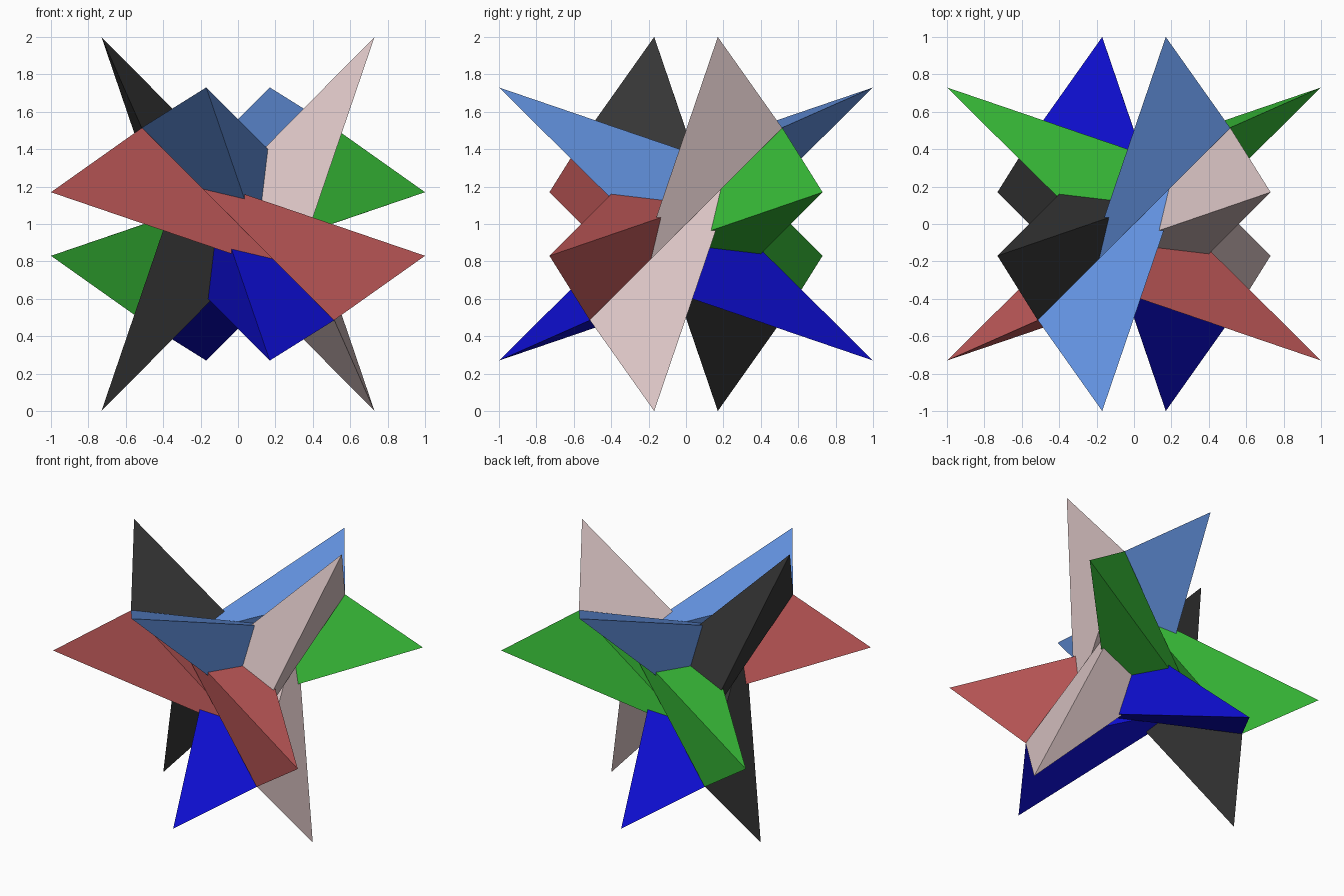
import bpy
import bmesh
from math import pi
from mathutils import Matrix, Vector

cube = bpy.data.objects.get("Cube")
if cube:
    bpy.data.objects.remove(cube, do_unlink=True)

# One pointed spike: tip, outer corner, and two corners buried in the core
SPIKE = [(-0.17, -1.0, 0.73), (-0.514, -0.514, 0.515),
         (0.26, 0.26, 0.30), (0.17, 0.0, -0.26)]
SPIKE_FACES = [(0, 1, 2), (0, 2, 3), (0, 3, 1), (1, 3, 2)]

HALF_Z = Matrix.Rotation(pi, 3, 'Z')
FLIP_X = Matrix.Rotation(pi, 3, 'X')
CYCLE = Matrix(((0, 0, 1), (1, 0, 0), (0, 1, 0)))   # (x, y, z) -> (z, x, y)
SAME = Matrix.Identity(3)


def make_material(name, rgb):
    mat = bpy.data.materials.new(name)
    mat.use_nodes = True
    mat.diffuse_color = (*rgb, 1)
    mat.node_tree.nodes["Principled BSDF"].inputs["Base Color"].default_value = (*rgb, 1)
    return mat


def make_piece(name, turn, mat):
    """Two spikes, half a turn apart, lying across one side of the star."""
    bm = bmesh.new()
    for half in (SAME, HALF_Z):
        verts = [bm.verts.new(turn @ half @ Vector(p) + Vector((0, 0, 1)))
                 for p in SPIKE]
        for f in SPIKE_FACES:
            bm.faces.new([verts[i] for i in f])
    bmesh.ops.recalc_face_normals(bm, faces=bm.faces)
    mesh = bpy.data.meshes.new(name)
    bm.to_mesh(mesh)
    bm.free()
    mesh.materials.append(mat)
    obj = bpy.data.objects.new(name, mesh)
    bpy.context.collection.objects.link(obj)


# Six interlocking pieces, one per side of the star
pieces = [
    ("top_piece", SAME, "light blue", (0.122, 0.283, 0.73)),
    ("bottom_piece", FLIP_X, "deep blue", (0.004, 0.004, 0.61)),
    ("left_piece", CYCLE, "pale pink", (0.70, 0.55, 0.55)),
    ("right_piece", CYCLE @ FLIP_X, "charcoal", (0.037, 0.037, 0.037)),
    ("back_piece", CYCLE @ CYCLE, "green", (0.041, 0.527, 0.041)),
    ("front_piece", CYCLE @ CYCLE @ FLIP_X, "brick red", (0.515, 0.098, 0.098)),
]
for name, turn, colour, rgb in pieces:
    make_piece(name, turn, make_material(colour, rgb))
